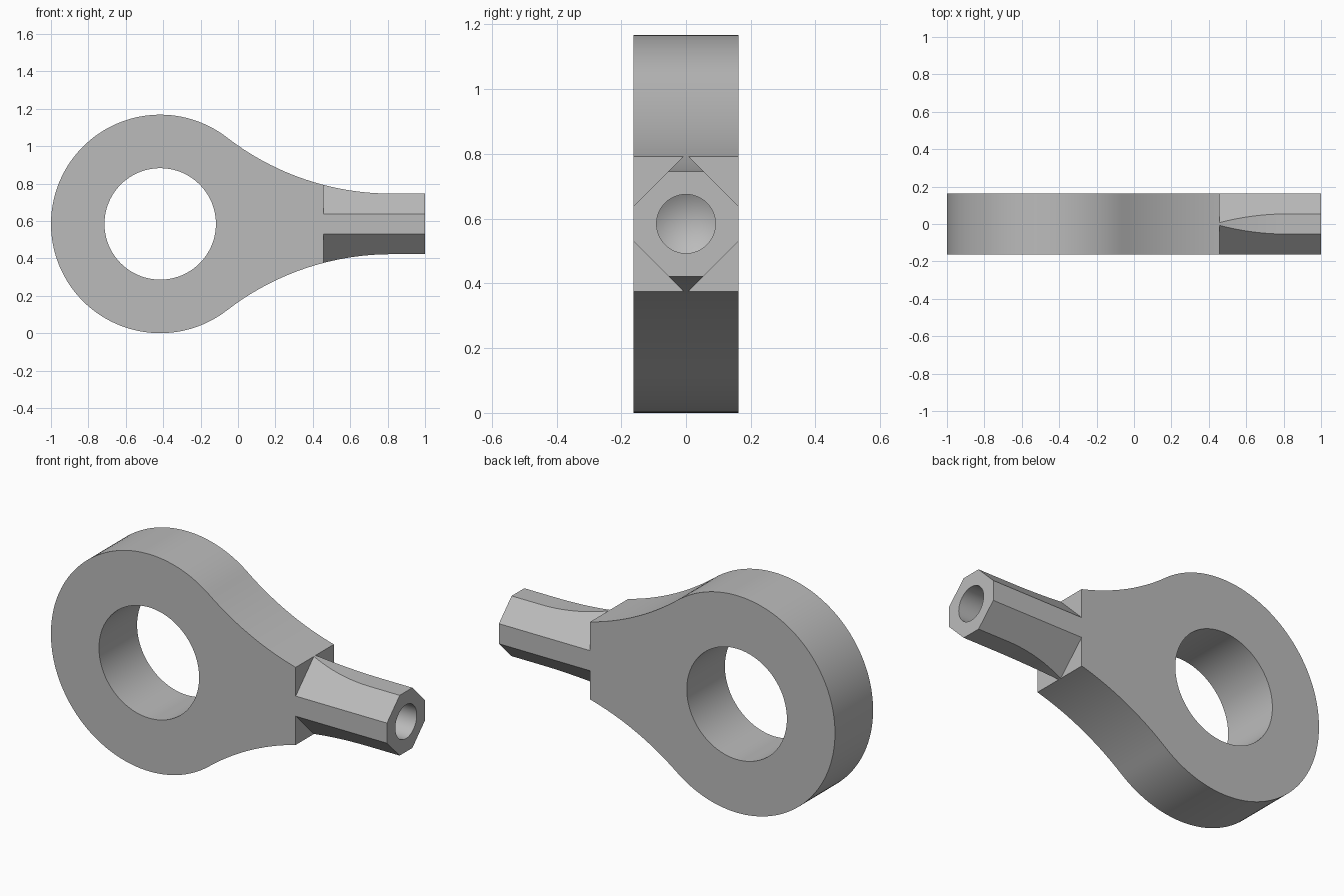
import bpy
import bmesh
from math import sin, cos, pi, atan2, tan, radians
from mathutils import Matrix

cube = bpy.data.objects.get("Cube")
if cube:
    bpy.data.objects.remove(cube, do_unlink=True)

R_EYE, R_HOLE, HALF = 0.584, 0.298, 0.162   # eye, bore and half thickness
EYE_X, MID_Z = -0.416, 0.584
NECK_X = 0.82                               # where the neck becomes straight
STEP_X, CHAMFER = 0.457, 0.216              # shoulder and |y|+|z| of the shank bevel

grey = bpy.data.materials.new("plain grey")
grey.use_nodes = True
grey.diffuse_color = (0.5, 0.5, 0.5, 1)
grey.node_tree.nodes["Principled BSDF"].inputs["Base Color"].default_value = (0.5, 0.5, 0.5, 1)


def make_object(name, bm):
    bmesh.ops.recalc_face_normals(bm, faces=bm.faces)
    mesh = bpy.data.meshes.new(name)
    bm.to_mesh(mesh)
    bm.free()
    mesh.materials.append(grey)
    obj = bpy.data.objects.new(name, mesh)
    bpy.context.collection.objects.link(obj)
    return obj


def prism(bm, points, offset):
    """Extrude a closed outline of 3D points along offset."""
    face = bm.faces.new([bm.verts.new(p) for p in points])
    ext = bmesh.ops.extrude_face_region(bm, geom=[face])
    verts = [v for v in ext["geom"] if isinstance(v, bmesh.types.BMVert)]
    bmesh.ops.translate(bm, verts=verts, vec=offset)


# Outline: round eye, tangent concave neck, straight shank
dx = NECK_X - EYE_X
r_neck = (dx**2 + HALF**2 - R_EYE**2) / (2 * (R_EYE - HALF))
tangent = atan2(HALF + r_neck, dx)
upper = [(1.0, HALF)]
for i in range(25):
    a = -pi / 2 - (pi / 2 - tangent) * i / 24
    upper.append((NECK_X + r_neck * cos(a), HALF + r_neck + r_neck * sin(a)))
for i in range(1, 49):
    a = tangent + (pi - tangent) * i / 48
    upper.append((EYE_X + R_EYE * cos(a), R_EYE * sin(a)))
outline = upper + [(x, -z) for x, z in reversed(upper[:-1])]
bm = bmesh.new()
prism(bm, [(x, -HALF, MID_Z + z) for x, z in outline], (0, 2 * HALF, 0))
body = make_object("rod_end_body", bm)

# Cutter for the eye bore
bm = bmesh.new()
ring = [2 * pi * i / 96 for i in range(96)]
prism(bm, [(EYE_X + R_HOLE * cos(a), -0.3, MID_Z + R_HOLE * sin(a)) for a in ring], (0, 0.6, 0))
cutters = [make_object("eye_bore_cutter", bm)]

# Cutters for the four shank bevels
for sy in (-1, 1):
    for sz in (-1, 1):
        bm = bmesh.new()
        far = CHAMFER + 0.2
        tri = [(CHAMFER + 0.1, -0.1), (far, far), (-0.1, CHAMFER + 0.1)]
        # keep the bevel on its own side of the centre line
        tri = [(CHAMFER, 0), (far, 0), (far, far), (0, far), (0, CHAMFER)]
        prism(bm, [(STEP_X, sy * y, MID_Z + sz * z) for y, z in tri], (0.7, 0, 0))
        cutters.append(make_object("shank_bevel_cutter", bm))

# Cutter for the drilled socket with a conical bottom
R_DRILL, DEPTH = 0.091, 0.5
bm = bmesh.new()
tip = bm.verts.new((1 - DEPTH - R_DRILL / tan(radians(59)), 0, MID_Z))
rings = [[bm.verts.new((x, R_DRILL * cos(2 * pi * i / 48), MID_Z + R_DRILL * sin(2 * pi * i / 48)))
          for i in range(48)] for x in (1 - DEPTH, 1.1)]
for i in range(48):
    j = (i + 1) % 48
    bm.faces.new((tip, rings[0][i], rings[0][j]))
    bm.faces.new((rings[0][i], rings[0][j], rings[1][j], rings[1][i]))
bm.faces.new(rings[1])
cutters.append(make_object("drilled_socket_cutter", bm))

# Cut the body and remove the cutters
for cutter in cutters:
    mod = body.modifiers.new(cutter.name, 'BOOLEAN')
    mod.operation, mod.solver, mod.object = 'DIFFERENCE', 'EXACT', cutter
bpy.ops.object.select_all(action='DESELECT')
bpy.context.view_layer.objects.active = body
body.select_set(True)
for mod in list(body.modifiers):
    bpy.ops.object.modifier_apply(modifier=mod.name)
for cutter in cutters:
    bpy.data.objects.remove(cutter, do_unlink=True)
bpy.ops.object.shade_smooth_by_angle(angle=radians(25))
